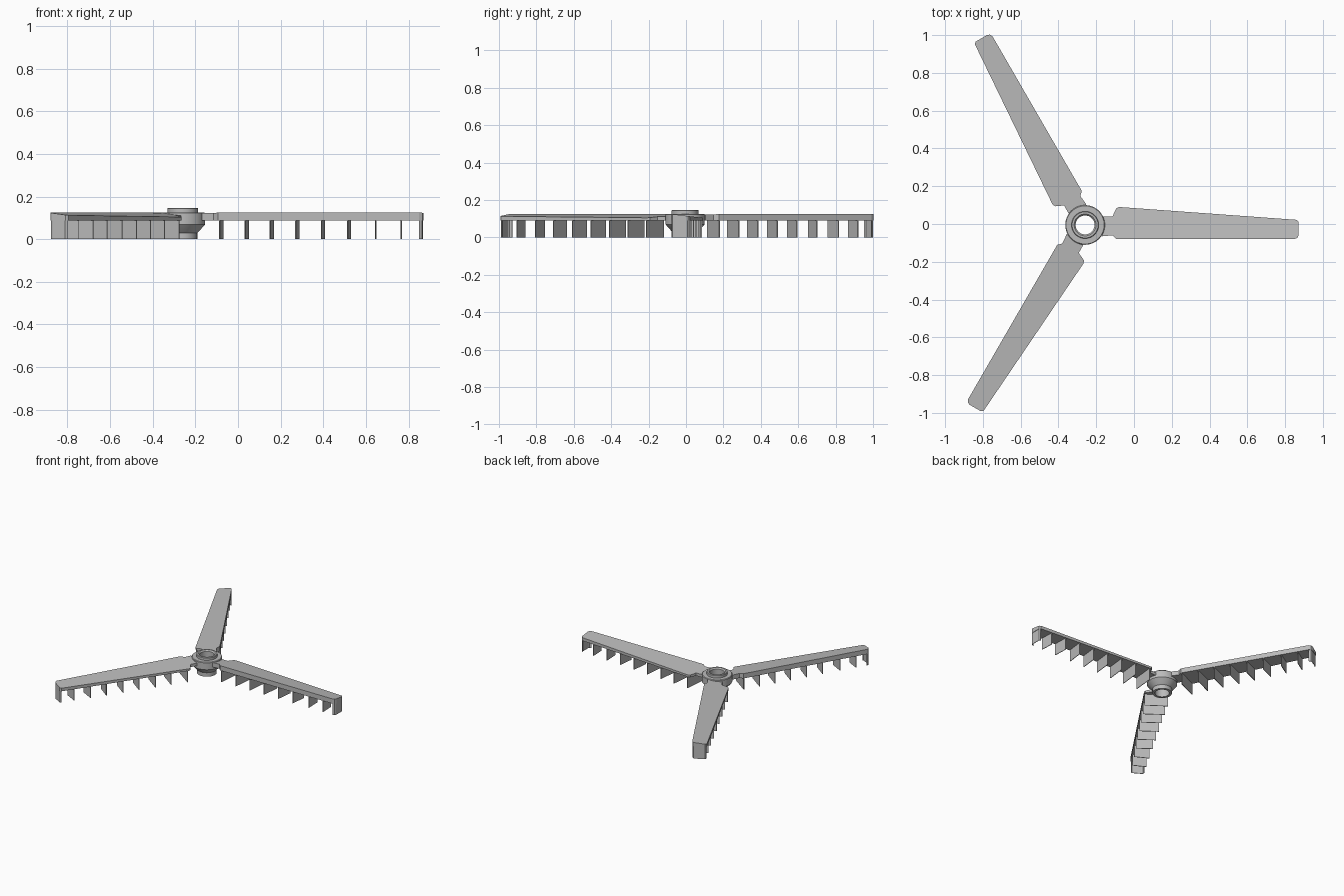
import bpy, bmesh, math
from mathutils import Matrix, Vector

if "Cube" in bpy.data.objects:
    bpy.data.objects.remove(bpy.data.objects["Cube"])

HUB = Vector((-0.259, -0.005, 0))

grey = bpy.data.materials.new("plain grey")
grey.diffuse_color = (0.5, 0.5, 0.5, 1)
grey.use_nodes = True
grey.node_tree.nodes["Principled BSDF"].inputs["Base Color"].default_value = grey.diffuse_color


def make_object(name, bm, matrix, smooth=False):
    bmesh.ops.recalc_face_normals(bm, faces=bm.faces)
    bm.transform(matrix)
    mesh = bpy.data.meshes.new(name)
    bm.to_mesh(mesh)
    bm.free()
    mesh.materials.append(grey)
    ob = bpy.data.objects.new(name, mesh)
    bpy.context.collection.objects.link(ob)
    if smooth:
        bpy.context.view_layer.objects.active = ob
        ob.select_set(True)
        bpy.ops.object.shade_smooth_by_angle(angle=math.radians(35))
        ob.select_set(False)
    return ob


def lathe(name, profile, steps=48):
    """Spin a closed (radius, height) loop about the hub axis."""
    bm = bmesh.new()
    rings = []
    for i in range(steps):
        a = 2 * math.pi * i / steps
        rings.append([bm.verts.new((r * math.cos(a), r * math.sin(a), z)) for r, z in profile])
    n = len(profile)
    for i in range(steps):
        p, q = rings[i], rings[(i + 1) % steps]
        for j in range(n):
            k = (j + 1) % n
            bm.faces.new((p[j], q[j], q[k], p[k]))
    return make_object(name, bm, Matrix.Translation(HUB), smooth=True)


def top_height(y):
    """The blade's upper face falls from the straight edge to the slanted one."""
    return 0.125 - 0.12 * (y + 0.075)


def blade(name, matrix):
    outline = [(0.09, -0.06), (0.145, -0.055), (0.165, -0.075), (1.108, -0.075),
               (1.124, -0.068), (1.13, -0.055), (1.13, 0.016), (1.12, 0.027),
               (0.18, 0.095), (0.165, 0.088), (0.145, 0.045), (0.09, 0.045)]
    bm = bmesh.new()
    top = [bm.verts.new((x, y, top_height(y))) for x, y in outline]
    low = [bm.verts.new((x, y, 0.097)) for x, y in outline]
    n = len(outline)
    bm.faces.new(top)
    for i in range(n):
        j = (i + 1) % n
        bm.faces.new((low[i], low[j], top[j], top[i]))
    under = bm.faces.new(low[::-1])
    # chamfered underside
    bmesh.ops.inset_region(bm, faces=[under], thickness=0.006)
    for v in under.verts:
        v.co.z = 0.089
    make_object(name, bm, matrix)


def plate(name, path, matrix, thick=0.004):
    """Upright thin wall that follows a path, hanging under the blade."""
    bm = bmesh.new()
    pts = [Vector(p) for p in path]
    columns = []
    for i, p in enumerate(pts):
        along = (pts[min(i + 1, len(pts) - 1)] - pts[max(i - 1, 0)]).normalized()
        side = Vector((-along.y, along.x)) * thick / 2
        columns.append([bm.verts.new((q.x, q.y, z)) for q, z in
                        ((p - side, 0), (p + side, 0), (p + side, 0.095), (p - side, 0.095))])
    for a, b in zip(columns, columns[1:]):
        for j in range(4):
            k = (j + 1) % 4
            bm.faces.new((a[j], a[k], b[k], b[j]))
    bm.faces.new(columns[0])
    bm.faces.new(columns[-1][::-1])
    make_object(name, bm, matrix)


# Hub: collar, flange, cone and lower tube around an open bore
lathe("hub", [(0.050, 0.0), (0.068, 0.0), (0.068, 0.030), (0.075, 0.036), (0.105, 0.070),
              (0.105, 0.122), (0.101, 0.126), (0.072, 0.126), (0.072, 0.144),
              (0.069, 0.147), (0.058, 0.147), (0.050, 0.138)])

# Fin stations along a blade and how far each one leans outward
FINS = [(0.18, 0.016), (0.30, 0.016), (0.417, 0.016), (0.537, 0.015),
        (0.657, 0.015), (0.78, 0.014), (0.905, -0.004), (1.025, -0.004)]

for b in range(3):
    place = Matrix.Translation(HUB) @ Matrix.Rotation(math.radians(120 * b), 4, 'Z')
    blade(f"blade_{b + 1}", place)
    for i, (x, lean) in enumerate(FINS):
        edge = 0.09 - 0.0727 * (x - 0.18)
        plate(f"fin_{b + 1}_{i + 1}", [(x - lean / 2, -0.071), (x + lean / 2, edge)], place)
    # Tip fin wraps round the blade's corners
    plate(f"tip_fin_{b + 1}", [(1.108, -0.071), (1.121, -0.065), (1.126, -0.054),
                               (1.126, 0.014), (1.118, 0.022)], place)
